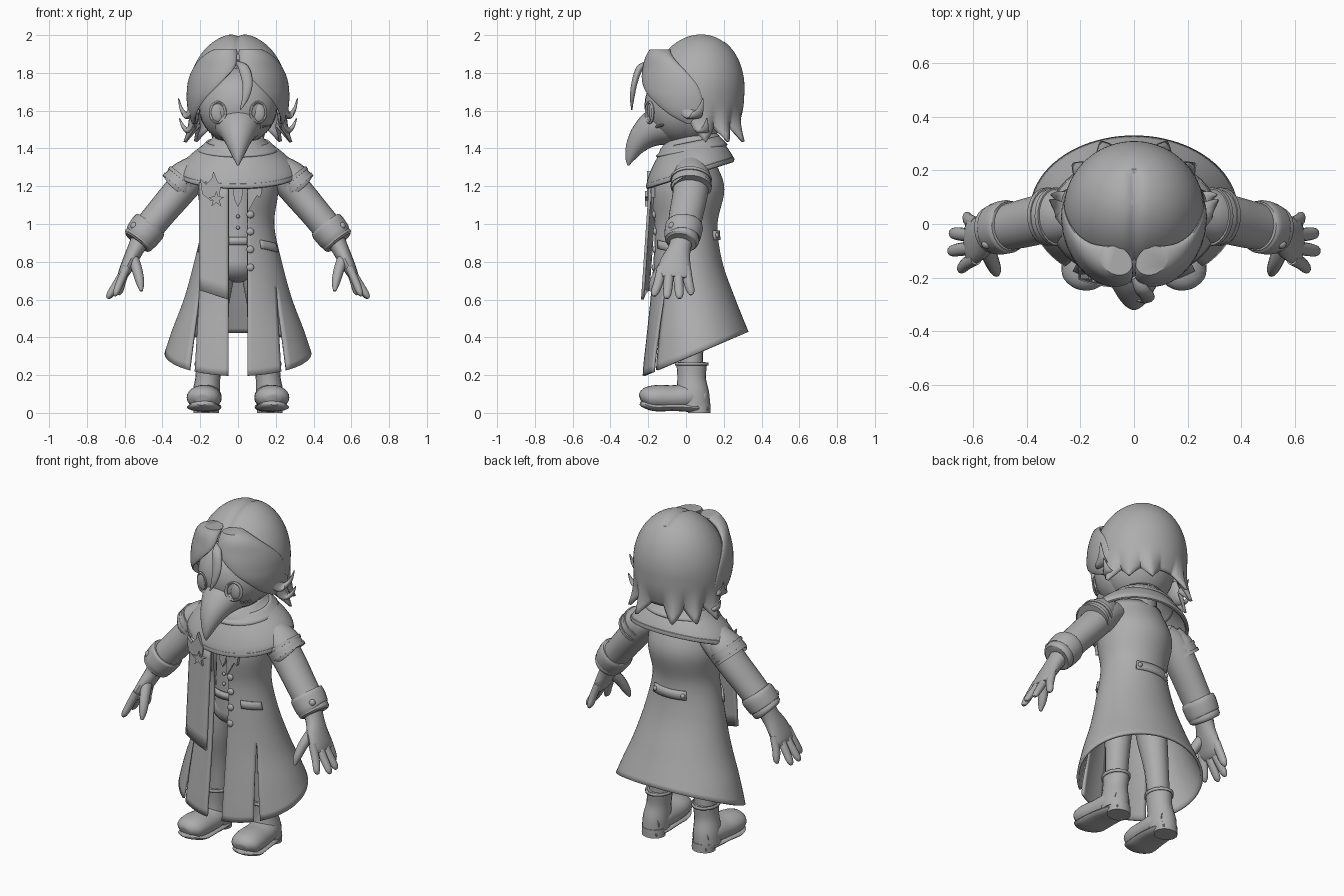
import bpy, bmesh, math
from math import sin, cos, pi, radians
from mathutils import Vector

if "Cube" in bpy.data.objects:
    bpy.data.objects.remove(bpy.data.objects["Cube"])

GREY = (0.42, 0.42, 0.42, 1)
mat = bpy.data.materials.new("plain grey")
mat.use_nodes = True
mat.diffuse_color = GREY
mat.node_tree.nodes["Principled BSDF"].inputs["Base Color"].default_value = GREY
parts = []


def spline(rows, t):
    """Smooth curve through the rows, t from 0 to 1."""
    n = len(rows) - 1
    s = min(max(t, 0), 1) * n
    i = min(int(s), n - 1)
    f = s - i
    a, b, c, d = (rows[min(max(i + k, 0), n)] for k in (-1, 0, 1, 2))
    return [q + f * (r - p + f * (2*p - 5*q + 4*r - e + f * (3*q - p - 3*r + e))) / 2 if n > 1
            else q + f * (r - q) for p, q, r, e in zip(a, b, c, d)]


def grid(name, f, nu, nv, closed=False, cap=False, thick=0, mirror=False, slit=None):
    """Sheet or tube through f(u, v); the slit column is left open."""
    bm = bmesh.new()
    cols = nu if closed else nu + 1
    vs = [[bm.verts.new(f(i / nu, j / nv)) for i in range(cols)] for j in range(nv + 1)]
    for j in range(nv):
        for i in range(nu):
            k = (i + 1) % cols
            if i != slit:
                bm.faces.new((vs[j][i], vs[j][k], vs[j + 1][k], vs[j + 1][i]))
    if cap:
        bm.faces.new(vs[0][::-1])
        bm.faces.new(vs[-1])
    bmesh.ops.remove_doubles(bm, verts=bm.verts, dist=1e-5)
    bmesh.ops.recalc_face_normals(bm, faces=bm.faces)
    me = bpy.data.meshes.new(name)
    bm.to_mesh(me)
    bm.free()
    me.materials.append(mat)
    ob = bpy.data.objects.new(name, me)
    bpy.context.collection.objects.link(ob)
    if mirror:
        ob.modifiers.new("mirror", "MIRROR")
    if thick:
        m = ob.modifiers.new("thickness", "SOLIDIFY")
        m.thickness, m.offset = thick, 0
    parts.append(ob)


def tube(name, rows, side=(0, 1, 0), mirror=False, nu=16, nv=16):
    """Rows are x, y, z, half width along side, half width across."""
    def f(u, v):
        p = spline(rows, v)
        t = (Vector(spline(rows, v + .02)[:3]) - Vector(spline(rows, v - .02)[:3])).normalized()
        s = Vector(side)
        s = (s - t * s.dot(t)).normalized()
        a = 2 * pi * u
        return Vector(p[:3]) + s * p[3] * cos(a) + t.cross(s) * p[4] * sin(a)
    grid(name, f, nu, nv, True, True, mirror=mirror)


def ball(name, c, r, mirror=False, n=24):
    def f(u, v):
        a, b = 2 * pi * u, pi * (.01 + .98 * v)
        return (c[0] + r[0]*sin(b)*sin(a), c[1] - r[1]*sin(b)*cos(a), c[2] + r[2]*cos(b))
    grid(name, f, n, n // 2, True, True, mirror=mirror)


def plate(name, pts, y, thick, mirror=False):
    """Flat outline in x and z, given a thickness in y."""
    n = len(pts)
    grid(name, lambda u, v: (pts[round(u * n) % n][0], y + thick * (v - .5), pts[round(u * n) % n][1]),
         n, 1, True, True, mirror=mirror)


# Coat: one oval body, open in front, its skirt slit below the waist
COAT = [(.15, -.12, .12), (.205, -.185, .195), (.185, -.165, .16), (.225, -.17, .185),
        (.28, -.185, .255), (.355, -.205, .335), (.41, -.225, .41)]


def coat(t, z, grow=0):
    rx, yf, yb = spline(COAT, (1.4 - z) / 1.2)
    return ((rx + grow) * sin(t), (yf + yb) / 2 - ((yb - yf) / 2 + grow) * cos(t), z)


def at_x(x, z):
    return math.asin(min(1, x / spline(COAT, (1.4 - z) / 1.2)[0]))


def coat_half(u, v):
    i = round(u * 40)
    z = .66
    for _ in range(6):
        low = min(z, .66)
        if i < 10:
            a, b, s = at_x(.05, z), at_x(.2 + .06 * (.66 - low), low), i / 9
        else:
            a, b, s = at_x(.2 + .13 * (.66 - low), low), pi, (i - 10) / 30
        t = a + (b - a) * s
        z = 1.38 + v * (.29 + .42 * coat(t, min(z, .5))[1] - 1.38)
    return coat(t, z)


grid("coat", coat_half, 40, 34, thick=.014, mirror=True, slit=9)
plate("lapels", [(.05, 1.22), (.13, 1.2), (.12, 1.14), (.1, 1.15), (.05, 1.06)], -.174, .02, True)
for z in (1.05, .96, .865, .77):
    ball("coat_button", (.065, coat(.3, z)[1] - .006, z), (.02, .012, .02), n=16)


def band(t0, t1, z0, z1, slope=0, grow=.01):
    return lambda u, v: coat(t0 + (t1 - t0) * u, z0 + (z1 - z0) * v + slope * u, grow)


grid("pocket_flaps", band(.6, 1.2, .915, .87, -.02), 8, 2, thick=.016, mirror=True)
grid("back_strap", band(pi - .55, pi + .55, .965, .915), 12, 2, thick=.018)
for s in (-1, 1):
    ball("strap_button", coat(pi + s * .45, .94, .02), (.014, .012, .014), n=12)

# Hanging stole on the right of the front
grid("stole", lambda u, v: (-.205 + .155 * u, -.188 - .042 * v + .03 * (1 - u) ** 2,
                            1.22 - v * (.57 + .05 * u)), 8, 8, thick=.016)

# Shirt, belt and trousers
grid("shirt", lambda u, v: ((.14 - .02 * sin(pi * v)) * sin(2*pi*u), -.14 * cos(2*pi*u) + .01, 1.3 - .5 * v),
     28, 10, True, True)
ball("trouser_seat", (0, 0, .8), (.155, .13, .11))
grid("belt", lambda u, v: (.15 * sin(2*pi*u), -.148 * cos(2*pi*u) + .01, .93 - .04 * v), 28, 1, True, thick=.015)
plate("neck_cloth", [(-.03, 1.2), (.03, 1.2), (.02, 1.13), (0, 1.09), (-.02, 1.13)], -.14, .02)
for z in (1.04, .98):
    ball("shirt_button", (0, -.135, z), (.01, .01, .01), n=12)
tube("trouser_legs", [(.085, .01, .8, .095, .08), (.12, .01, .62, .09, .08), (.14, .025, .42, .068, .068),
                      (.155, .03, .2, .06, .062)], mirror=True)

# Boots
tube("boot_shafts", [(.155, .03, .265, .082, .07), (.155, .03, .25, .08, .068), (.16, .03, .18, .076, .066),
                     (.168, .035, .1, .088, .074), (.172, .04, .03, .088, .074)], mirror=True, nu=20)
grid("boot_rims", lambda u, v: (.155 + .071 * sin(2*pi*u), .03 - .083 * cos(2*pi*u), .268 - .016 * v),
     20, 1, True, thick=.01, mirror=True)
tube("boot_feet", [(.167, .1, .08, .055, .055), (.169, .02, .085, .08, .068), (.174, -.07, .08, .088, .066),
                   (.181, -.15, .082, .091, .066), (.186, -.21, .08, .078, .055), (.189, -.238, .07, .036, .026)],
     (1, 0, 0), True, nu=24)
tube("boot_soles", [(.167, .115, .02, .05, .02), (.168, .05, .026, .076, .024), (.174, -.06, .032, .088, .022),
                    (.182, -.16, .03, .09, .022), (.187, -.215, .044, .07, .02), (.19, -.238, .055, .03, .015)],
     (1, 0, 0), True)
grid("boot_heels", lambda u, v: (.168 + .068 * sin(2*pi*u), .07 - .06 * cos(2*pi*u), .05 * v), 20, 1, True, True, mirror=True)

# Arms, shoulder guards and cuffs
tube("sleeves", [(.17, .03, 1.29, .08, .07), (.25, .03, 1.24, .095, .085), (.335, .02, 1.145, .093, .084),
                 (.42, 0, 1.045, .09, .08), (.515, -.02, .93, .083, .08)], mirror=True, nu=24)
tube("shoulder_guards", [(.22, .03, 1.3, .08, .07), (.275, .03, 1.252, .1, .088), (.313, .025, 1.21, .105, .094),
                         (.32, .025, 1.202, .1, .088)], mirror=True, nu=24)
for x, z in ((.285, 1.242), (.313, 1.208)):
    tube("shoulder_trim", [(x, .028, z, .109, .098), (x + .012, .027, z - .014, .109, .098)],
         mirror=True, nu=24, nv=1)
tube("cuffs", [(.462, -.008, 1.0, .092, .088), (.475, -.01, .983, .1, .096), (.512, -.02, .934, .096, .092),
               (.52, -.021, .924, .085, .083)], mirror=True, nu=24)
tube("cuff_bands", [(.513, -.02, .932, .088, .087), (.528, -.022, .912, .09, .087), (.536, -.024, .902, .078, .076)],
     mirror=True, nu=24)
ball("cuff_buttons", (.55, -.075, .99), (.02, .018, .02), True, n=14)

# Hands
tube("palms", [(.51, -.02, .93, .062, .052), (.54, -.035, .87, .06, .045), (.575, -.055, .8, .08, .038),
               (.605, -.065, .74, .088, .03), (.62, -.067, .715, .075, .02)], mirror=True)
for y0, x1, y1, z1 in ((0, .635, .025, .625), (-.043, .685, -.035, .605), (-.088, .69, -.1, .605), (-.128, .655, -.165, .618)):
    tube("finger", [(.59, y0, .77, .026, .022), ((.595 + x1) / 2, (y0 + y1) / 2, (.76 + z1) / 2, .025, .021),
                    (x1 - .01, y1, z1 + .02, .021, .017), (x1, y1, z1, .008, .006)], mirror=True, nu=12, nv=10)
tube("thumbs", [(.56, -.07, .83, .035, .03), (.535, -.13, .76, .03, .028), (.518, -.17, .69, .024, .022),
                (.512, -.19, .645, .008, .008)], mirror=True, nu=12, nv=10)

# Shoulder cape with rolled hem, and a folded collar
CAPE = [(.12, .12, 1.46), (.15, .15, 1.425), (.2, .165, 1.39), (.26, .195, 1.34), (.3, .218, 1.29), (.31, .224, 1.262)]


def cape(u, v):
    rx, ry, z = spline(CAPE, v)
    a = 2 * pi * u
    y = .022 - ry * cos(a)
    return (rx * sin(a), y, z + .32 * y * v - .03 * (1 - v) * cos(a))


grid("cape", cape, 48, 16, True, thick=.016)
grid("cape_hem_roll", lambda u, v: Vector(cape(u, .97)) + Vector(
    (.011 * cos(2*pi*v) * sin(2*pi*u), -.011 * cos(2*pi*v) * cos(2*pi*u), .016 * sin(2*pi*v))), 48, 8, True)
grid("collar", lambda u, v: ((.16 + .05 * v) * sin(2*pi*u), .03 - (.14 + .045 * v) * cos(2*pi*u),
                             1.43 - .045 * v - .03 * cos(2*pi*u)), 40, 4, True, thick=.016)
grid("neck", lambda u, v: (.1 * sin(2*pi*u), .04 - .1 * cos(2*pi*u), 1.35 + .2 * v), 20, 2, True, True)

# Bird brooch and star
plate("bird_brooch", [(-.2, 1.24), (-.17, 1.21), (-.14, 1.24), (-.13, 1.28), (-.11, 1.23), (-.09, 1.2), (-.1, 1.14),
                      (-.14, 1.12), (-.19, 1.16)], -.196, .02)
plate("star_brooch", [(-.115 + (.045, .018)[k % 2] * sin(k * pi / 5), 1.13 + (.045, .018)[k % 2] * cos(k * pi / 5))
                      for k in range(10)], -.206, .02)

# Beaked mask
ball("head", (0, .03, 1.63), (.21, .19, .21), n=32)
ball("mask", (0, -.03, 1.625), (.207, .19, .205), n=32)
tube("beak", [(0, -.08, 1.535, .14, .11), (0, -.16, 1.51, .115, .1), (0, -.222, 1.467, .085, .077),
              (0, -.268, 1.41, .055, .052), (0, -.296, 1.35, .026, .027), (0, -.306, 1.31, .005, .005)],
     (1, 0, 0), nu=24, nv=24)


def eye_rim(u, v):
    a, b = 2 * pi * v, 2 * pi * u
    x = (.04 + .007 * cos(b)) * cos(a)
    return (.107 + x, -.193 + .007 * sin(b) + .45 * x, 1.59 + (.054 + .007 * cos(b)) * sin(a))


grid("eye_rims", eye_rim, 8, 32, True, mirror=True)
ball("eye_lenses", (.107, -.183, 1.59), (.036, .014, .05), True)
for k in range(3):
    ball("cheek_stud", (.135 + .017 * k, -.152 + .012 * k, 1.515 + .004 * k), (.007, .012, .007), n=8)


# Hair: domed back with pointed tips, swept bangs and side flicks
def dome(t, z, off=0):
    h = (z - 1.68) / .32
    s = max(0, 1 - h * h) ** .5 if h > 0 else 1 - .5 * h * h
    k = s * (1 + off)
    return (.255 * k * sin(t), .05 + .03 * max(0, h) - .25 * k * cos(t), z)


def hair_back(u, v):
    z = 1.68 + .32 * sin(pi / 2 * (1 - 1.36 * v)) if v < .735 else 1.68 - .62 * (v - .735)
    a = min(1.5, max(0, 1.88 - z) * 4.2)
    t = a + (2 * pi - 2 * a) * u
    d = abs(math.degrees(t) - 180)
    tip = max(max(0, 1 - abs(d - c) / 13.5) for c in (25, 52, 79))
    w = max(0, v - .75) * 4
    x, y, z = dome(t, z, .3 * tip * w ** 3)
    z -= .085 * tip * w * w
    return (x, y, z - .014 * math.exp(-(x / .022) ** 2) * (y < .2) * (z > 1.8))


grid("hair_back", hair_back, 110, 32, thick=.016)
BANG = [(1.925, 20, 18, .45), (1.9, 26, 25, .36), (1.83, 38, 34, .18), (1.74, 56, 34, .1),
        (1.66, 70, 28, .08), (1.58, 80, 18, .08), (1.53, 84, 4, .06)]


def bang(u, v):
    z, t, w, th = spline(BANG, v)
    a = 2 * pi * u
    x, y, z = dome(radians(t + w * cos(a)), z, th * (.4 + .6 * sin(a)))
    return (x, .05 + (y - .05) * 1.2 if y < .05 else y, z)


grid("hair_bangs", bang, 28, 28, True, True, mirror=True)
tube("forehead_lock", [(.0, -.2, 1.85, .012, .012), (.03, -.245, 1.825, .028, .018), (.05, -.272, 1.75, .028, .016),
                       (.04, -.285, 1.67, .018, .012), (.012, -.287, 1.605, .003, .003)], (1, 0, 0))
tube("upper_flicks", [(.225, -.02, 1.68, .05, .02), (.245, .02, 1.6, .05, .022), (.27, .05, 1.575, .035, .018),
                      (.298, .075, 1.605, .018, .01), (.315, .09, 1.665, .003, .003)], mirror=True)
tube("lower_flicks", [(.225, .05, 1.6, .05, .02), (.24, .08, 1.52, .045, .022), (.265, .095, 1.495, .03, .016),
                      (.29, .105, 1.515, .016, .01), (.31, .11, 1.56, .003, .003)], mirror=True)

# Smooth shading with sharp edges kept
bpy.ops.object.select_all(action="DESELECT")
for ob in parts:
    ob.select_set(True)
bpy.context.view_layer.objects.active = parts[0]
bpy.ops.object.shade_smooth_by_angle(angle=radians(40))
